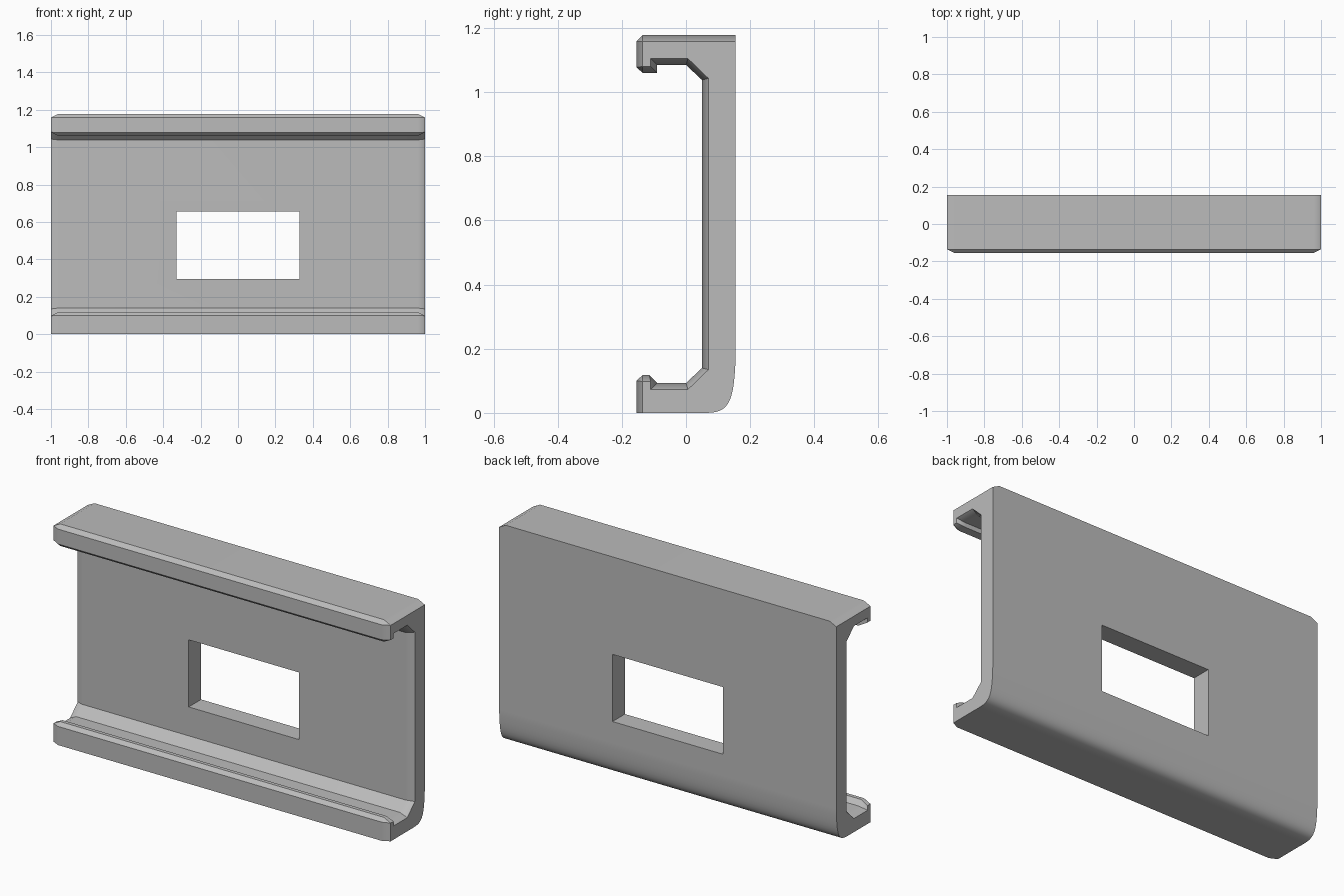
import bpy, bmesh
from mathutils import Vector
from mathutils.geometry import interpolate_bezier

if "Cube" in bpy.data.objects:
    bpy.data.objects.remove(bpy.data.objects["Cube"])

HEIGHT, BEVEL = 1.178, 0.04

grey = bpy.data.materials.new("plain_grey")
grey.use_nodes = True
colour = (0.5, 0.5, 0.5, 1)
grey.diffuse_color = colour
grey.node_tree.nodes["Principled BSDF"].inputs["Base Color"].default_value = colour


def flip(points):
    """Mirror (y, z) points about the half height, in reverse order."""
    return [(y, HEIGHT - z) for y, z in reversed(points)]


# Rounded lower back corner
corner = [Vector(p) for p in ((0.06, 0, 0), (0.135, 0, 0), (0.15, 0.03, 0), (0.155, 0.18, 0))]
curve = [(p.x, p.y) for p in interpolate_bezier(*corner, 14)]

# Lower inner edge, from the plate face to the hooked lip: full section and end section
inner = [(0.05, 0.14), (0, 0.093), (-0.09, 0.093), (-0.115, 0.118), (-0.135, 0.118), (-0.155, 0.1)]
inner_end = [(0.07, 0.135), (0.006, 0.073), (-0.11, 0.073), (-0.11, 0.098), (-0.135, 0.098), (-0.135, 0.098)]
upper = flip(inner)
upper[2] = (-0.09, HEIGHT - 0.118)   # the upper lip is square inside

middle = ([(-0.155, 0)] + curve + [(0.155, HEIGHT), (-0.135, HEIGHT), (-0.155, HEIGHT - 0.02)]
          + upper + inner)
end = ([(-0.135, 0)] + curve + [(0.155, HEIGHT - 0.02)] + [(-0.135, HEIGHT - 0.02)] * 2
       + flip(inner_end) + inner_end)

# Clip channel: four sections joined along x, with tapered ends
bm = bmesh.new()
sections = ((-1, end), (BEVEL - 1, middle), (1 - BEVEL, middle), (1, end))
rings = [[bm.verts.new((x, y, z)) for y, z in profile] for x, profile in sections]
count = len(middle)
for a, b in zip(rings, rings[1:]):
    for i in range(count):
        j = (i + 1) % count
        bm.faces.new((a[i], a[j], b[j], b[i]))
bm.faces.new(rings[0])
bm.faces.new(rings[-1])
bmesh.ops.remove_doubles(bm, verts=bm.verts, dist=0.0005)
bmesh.ops.recalc_face_normals(bm, faces=bm.faces)
mesh = bpy.data.meshes.new("clip_channel")
bm.to_mesh(mesh)
bm.free()
mesh.materials.append(grey)
channel = bpy.data.objects.new("clip_channel", mesh)
bpy.context.collection.objects.link(channel)

# Rectangular window through the plate
bpy.ops.mesh.primitive_cube_add(size=1, location=(0, 0.1, 0.475))
cutter = bpy.context.object
cutter.name = "window_cutter"
cutter.scale = (0.655, 0.4, 0.36)
cutter.hide_render = True
cutter.data.materials.append(grey)

bpy.ops.object.select_all(action="DESELECT")
channel.select_set(True)
bpy.context.view_layer.objects.active = channel
cut = channel.modifiers.new("window", "BOOLEAN")
cut.operation, cut.solver, cut.object = "DIFFERENCE", "EXACT", cutter
bpy.ops.object.modifier_apply(modifier=cut.name)
bpy.data.objects.remove(cutter)

# Smooth curve with crisp edges and flat large faces
bpy.ops.object.shade_smooth_by_angle()
weighted = channel.modifiers.new("flat_faces", "WEIGHTED_NORMAL")
weighted.keep_sharp = True
